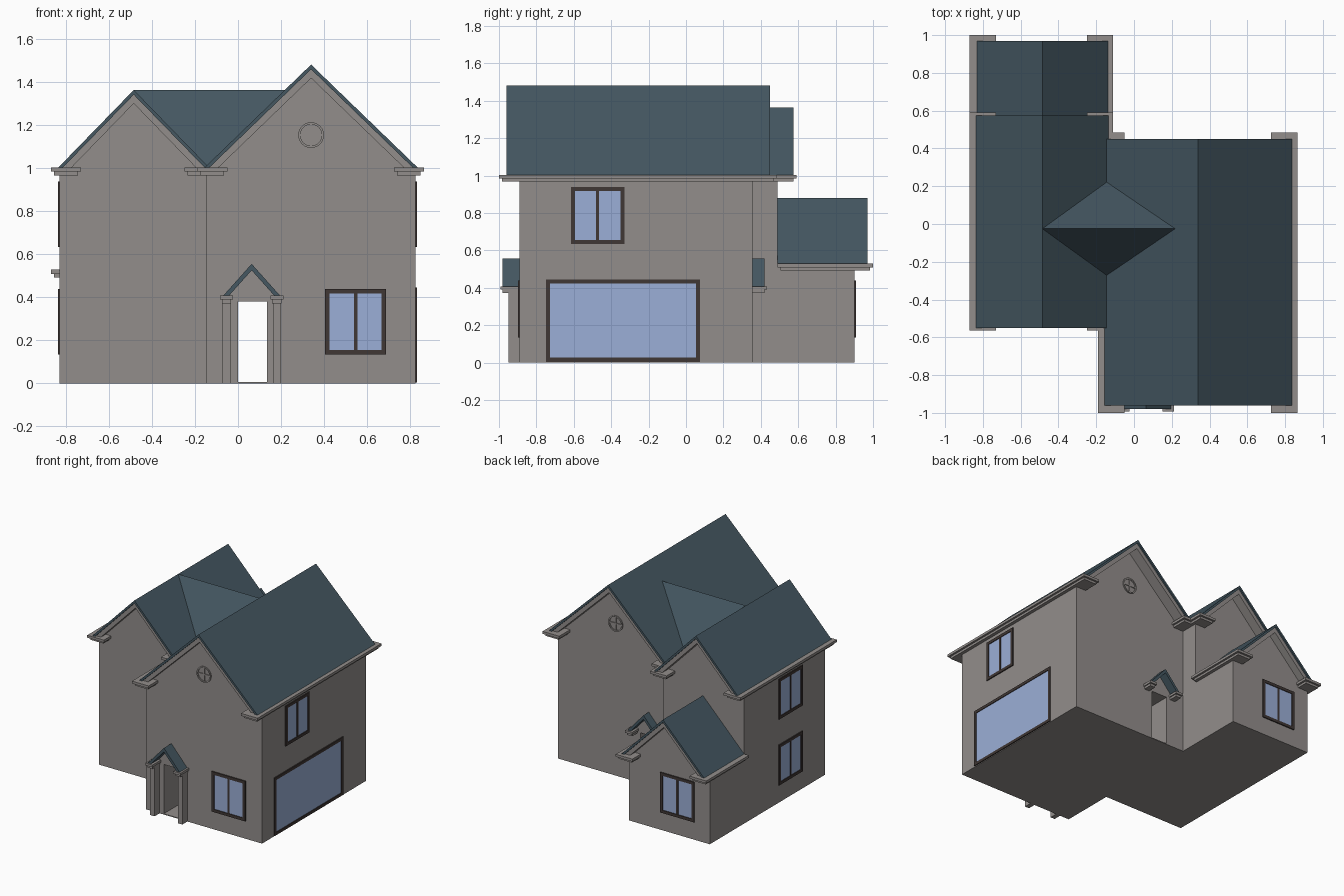
import bpy, bmesh, math

cube = bpy.data.objects.get("Cube")
if cube:
    bpy.data.objects.remove(cube, do_unlink=True)


def material(name, rgb):
    m = bpy.data.materials.new(name)
    m.use_nodes = True
    m.diffuse_color = (*rgb, 1)
    m.node_tree.nodes["Principled BSDF"].inputs["Base Color"].default_value = (*rgb, 1)
    return m


WALL = material("warm_grey_wall", (0.29, 0.27, 0.26))
ROOF = material("slate_roof", (0.058, 0.095, 0.12))
FRAME = material("dark_brown_frame", (0.05, 0.038, 0.035))
GLASS = material("pale_blue_glass", (0.33, 0.43, 0.68))


def finish(name, bm, mats, loc=(0, 0, 0), turn=0):
    bmesh.ops.recalc_face_normals(bm, faces=bm.faces)
    mesh = bpy.data.meshes.new(name)
    bm.to_mesh(mesh)
    bm.free()
    for m in mats:
        mesh.materials.append(m)
    ob = bpy.data.objects.new(name, mesh)
    ob.location = loc
    ob.rotation_euler.z = math.radians(turn)
    bpy.context.collection.objects.link(ob)
    return ob


def add_box(bm, x0, x1, y0, y1, z0, z1, mat=0):
    verts = bmesh.ops.create_cube(bm, size=1)["verts"]
    for v in verts:
        v.co = ((x0 + x1) / 2 + v.co.x * (x1 - x0), (y0 + y1) / 2 + v.co.y * (y1 - y0),
                (z0 + z1) / 2 + v.co.z * (z1 - z0))
    for f in {f for v in verts for f in v.link_faces}:
        f.material_index = mat


def box(name, bounds, mat):
    bm = bmesh.new()
    add_box(bm, *bounds)
    return finish(name, bm, [mat])


def prism(name, profile, y0, y1, mat):
    """Extrude an x-z outline along y."""
    bm = bmesh.new()
    face = bm.faces.new([bm.verts.new((x, y0, z)) for x, z in profile])
    new = bmesh.ops.extrude_face_region(bm, geom=[face])["geom"]
    bmesh.ops.translate(bm, vec=(0, y1 - y0, 0), verts=[g for g in new if isinstance(g, bmesh.types.BMVert)])
    return finish(name, bm, [mat])


def chevron(name, cx, half, eave, ridge, thick, y0, y1, mat):
    """Pitched slab, thick measured vertically."""
    run = half - thick * half / (ridge - eave)
    prism(name, [(cx - half, eave), (cx, ridge), (cx + half, eave),
                 (cx + run, eave), (cx, ridge - thick), (cx - run, eave)], y0, y1, mat)


def gable_roof(name, cx, half, eave, ridge, y0, y1):
    chevron(name + "_slates", cx, half, eave, ridge, 0.022, y0, y1, ROOF)
    drop = 0.018
    chevron(name + "_rake_trim", cx, half - drop, eave, ridge - drop, 0.045, y0 + 0.012, y1 - 0.012, WALL)


def cornice(name, wall, side, y0, y1, z):
    """Stepped eave moulding that wraps round both gable ends."""
    bm = bmesh.new()
    for inset, z0, z1 in ((0, z - 0.015, z + 0.004), (0.015, z - 0.032, z - 0.015)):
        out = wall + side * (0.04 - inset)
        back = wall - side * (0.1 - inset)
        xs = sorted((wall - side * 0.01, out))
        add_box(bm, *xs, y0 + inset, y1 - inset, z0, z1)
        for a, b in ((y0 + inset, y0 + 0.12), (y1 - 0.13, y1 - inset)):
            add_box(bm, *sorted((back, out)), a, b, z0, z1)
    finish(name, bm, [WALL])


def window(name, loc, turn, w, h, mullion=True):
    """Framed pane, local -y points out of the wall."""
    bm = bmesh.new()
    a, b, t = w / 2, h / 2, 0.022
    for s in (-1, 1):
        add_box(bm, *sorted((s * a, s * (a - t))), -0.008, 0.005, -b, b)
        add_box(bm, -a + t, a - t, -0.008, 0.005, *sorted((s * b, s * (b - t))))
    if mullion:
        add_box(bm, -0.008, 0.008, -0.006, 0.005, -b + t, b - t)
    add_box(bm, -a + t, a - t, -0.003, 0.005, -b + t, b - t, 1)
    finish(name, bm, [FRAME, GLASS], loc, turn)


def round_vent(name, loc, turn):
    bm = bmesh.new()
    n, ro, ri = 24, 0.06, 0.05
    rings = []
    for r, y in ((ro, 0.002), (ro, -0.008), (ri, -0.008), (ri, 0.002)):
        rings.append([bm.verts.new((r * math.cos(i * math.tau / n), y, r * math.sin(i * math.tau / n)))
                      for i in range(n)])
    for p, q in zip(rings, rings[1:]):
        for i in range(n):
            j = (i + 1) % n
            bm.faces.new((p[i], p[j], q[j], q[i]))
    add_box(bm, -ri, ri, -0.006, 0.002, -0.005, 0.005)
    add_box(bm, -0.005, 0.005, -0.006, 0.002, -ri, ri)
    finish(name, bm, [WALL], loc, turn)


# Plan: main block on +x, side block on -x, low wing behind the side block
L, M, R = -0.83, -0.15, 0.825
MAIN_X, SIDE_X = 0.34, -0.485
FRONT, BACK = -0.89, 0.355
SIDE_FRONT, SIDE_BACK, WING_BACK = -0.48, 0.49, 0.90
DOOR0, DOOR1, DOOR_TOP = 0.0, 0.135, 0.38
DOOR_X = (DOOR0 + DOOR1) / 2

# Walls, with a passage through the main block
prism("main_walls", [(M, 0), (DOOR0, 0), (DOOR0, DOOR_TOP), (DOOR1, DOOR_TOP), (DOOR1, 0), (R, 0),
                     (R, 0.99), (MAIN_X, 1.45), (M, 0.99)], FRONT, BACK, WALL)
box("passage_floor", (DOOR0, DOOR1, FRONT, BACK, 0, 0.006), WALL)
prism("side_walls", [(L, 0), (M, 0), (M, 0.99), (SIDE_X, 1.33), (L, 0.99)], SIDE_FRONT, SIDE_BACK, WALL)
prism("wing_walls", [(L, 0), (M, 0), (M, 0.51), (SIDE_X, 0.845), (L, 0.51)], SIDE_BACK, WING_BACK, WALL)

# Roofs
gable_roof("main_roof", MAIN_X, 0.5, 1.0, 1.483, -0.96, 0.45)
gable_roof("side_roof", SIDE_X, 0.355, 1.0, 1.365, -0.55, 0.575)
gable_roof("wing_roof", SIDE_X, 0.35, 0.525, 0.88, SIDE_BACK, 0.97)

# Cross roof bridging the valley
bm = bmesh.new()
w, e, f, b = [bm.verts.new(c) for c in ((SIDE_X, -0.025, 1.365), (0.22, -0.025, 1.365),
                                        (M, -0.28, 1.003), (M, 0.23, 1.003))]
for tri in ((w, f, e), (w, e, b), (w, b, f), (e, f, b)):
    bm.faces.new(tri)
finish("cross_roof", bm, [ROOF])

# Eave mouldings
for tag, wall, side in (("left", M, -1), ("right", R, 1)):
    cornice("main_cornice_" + tag, wall, side, -1.0, 0.485, 1.0)
for tag, wall, side in (("left", L, -1), ("right", M, 1)):
    cornice("side_cornice_" + tag, wall, side, -0.565, 0.59, 1.0)
    cornice("wing_cornice_" + tag, wall, side, SIDE_BACK, 1.0, 0.525)

# Windows and garage door
window("front_window", (0.547, FRONT, 0.287), 0, 0.285, 0.305)
window("upper_right_window", (R, -0.472, 0.787), 90, 0.285, 0.305)
window("garage_door", (R, -0.337, 0.225), 90, 0.825, 0.44, False)
window("wing_window", (-0.56, WING_BACK, 0.287), 180, 0.285, 0.305)
for tag, z in (("lower", 0.287), ("upper", 0.787)):
    window(tag + "_left_window", (L, -0.065, z), -90, 0.285, 0.305)

# Round gable vents
round_vent("front_vent", (MAIN_X, FRONT, 1.155), 0)
round_vent("back_vent", (MAIN_X, BACK, 1.155), 180)

# Door canopies: shallow pitched roof on stepped brackets
for tag, wall, out, depth in (("front", FRONT, -1, 0.09), ("back", BACK, 1, 0.065)):
    y0, y1 = sorted((wall, wall + out * depth))
    chevron(tag + "_canopy_roof", DOOR_X - 0.004, 0.135, 0.405, 0.556, 0.03, y0, y1, ROOF)
    for s in (-1, 1):
        side = "left" if s > 0 else "right"
        x = DOOR_X - 0.004 + s * 0.117
        bm = bmesh.new()
        for half, z0, z1, d in ((0.03, 0.39, 0.408, depth + 0.012), (0.022, 0.372, 0.39, depth)):
            add_box(bm, x - half, x + half, *sorted((wall, wall + out * d)), z0, z1)
        finish(tag + "_canopy_bracket_" + side, bm, [WALL])
        if tag == "front":
            box("porch_post_" + side, (x - 0.018, x + 0.018, wall - 0.06, wall, 0, 0.375), WALL)
